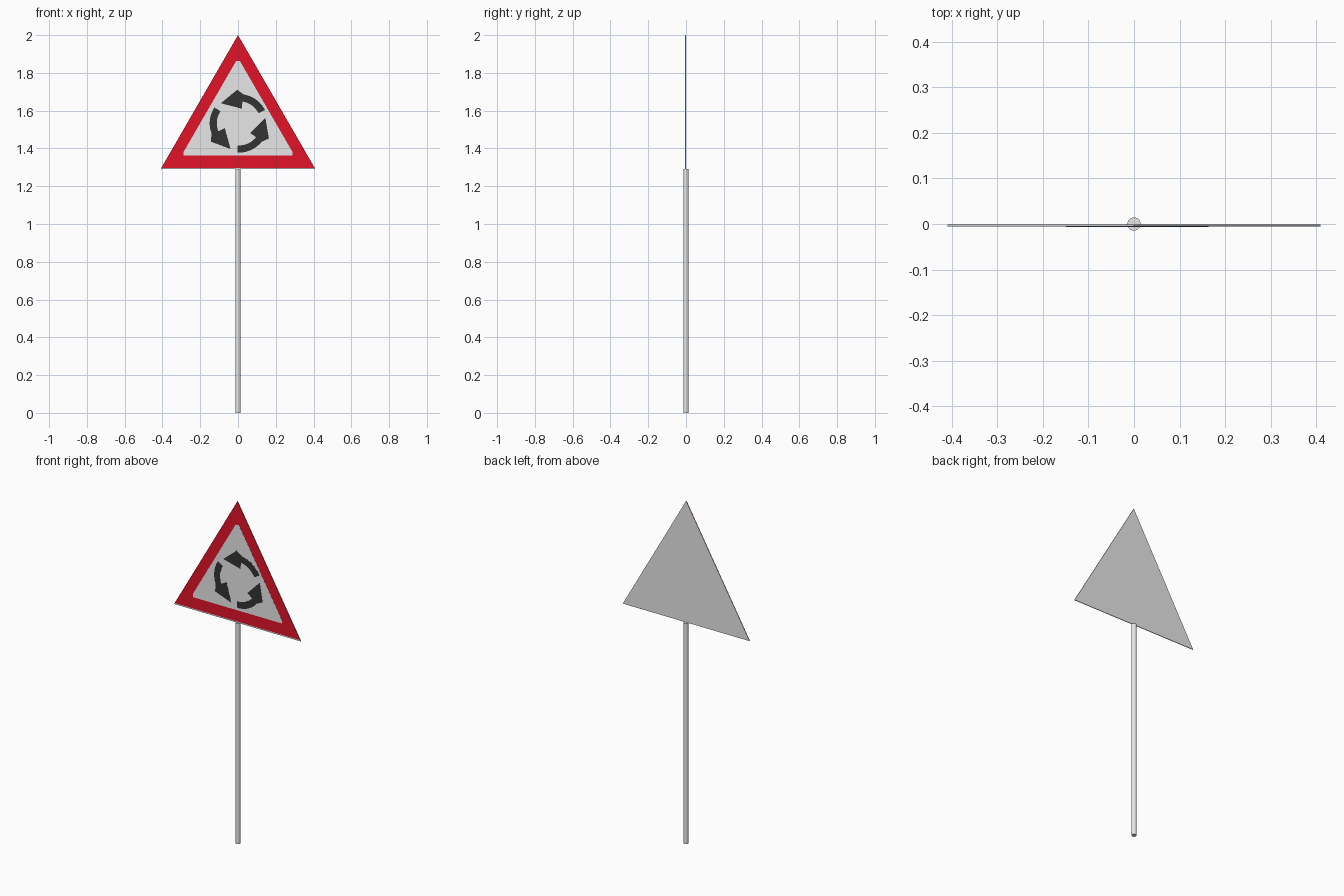
import bpy, bmesh, math

if "Cube" in bpy.data.objects:
    bpy.data.objects.remove(bpy.data.objects["Cube"])

def material(name, rgb):
    m = bpy.data.materials.new(name)
    m.diffuse_color = (*rgb, 1)
    m.use_nodes = True
    m.node_tree.nodes["Principled BSDF"].inputs["Base Color"].default_value = m.diffuse_color
    return m

GREY = material("light_grey", (0.8, 0.8, 0.8))
RED = material("sign_red", (0.76, 0.006, 0.022))
BLACK = material("soft_black", (0.034, 0.034, 0.034))

def plate(name, outlines, y_back, y_front, mat):
    """Prisms from (x, z) outlines, extruded along y."""
    bm = bmesh.new()
    for pts in outlines:
        face = bm.faces.new([bm.verts.new((x, y_back, z)) for x, z in pts])
        ext = bmesh.ops.extrude_face_region(bm, geom=[face], use_keep_orig=True)
        for v in ext["geom"]:
            if isinstance(v, bmesh.types.BMVert):
                v.co.y = y_front
    bmesh.ops.recalc_face_normals(bm, faces=bm.faces)
    me = bpy.data.meshes.new(name)
    bm.to_mesh(me)
    bm.free()
    me.materials.append(mat)
    ob = bpy.data.objects.new(name, me)
    bpy.context.collection.objects.link(ob)
    return ob

# Pole, ending at the lower edge of the sign
bpy.ops.mesh.primitive_cylinder_add(vertices=24, radius=0.0145, depth=1.29, location=(0, 0, 0.645))
pole = bpy.context.object
pole.name = "pole"
pole.data.materials.append(GREY)
bpy.ops.object.shade_smooth_by_angle()

# Triangular sign board, red face and pale inner panel with blunt corners
plate("sign_board", [[(-0.41, 1.29), (0.41, 1.29), (0, 2.0)]], -0.001, -0.005, GREY)
plate("red_border", [[(-0.406, 1.297), (0.406, 1.297), (0, 2.0)]], -0.005, -0.0055, RED)
plate("inner_panel", [[(-0.288, 1.363), (0.288, 1.363), (0.288, 1.382),
                       (0.01, 1.863), (-0.01, 1.863), (-0.288, 1.382)]], -0.0055, -0.006, GREY)

# Three arrows chasing each other round a ring
CX, CZ = 0.005, 1.533

def polar(r, deg):
    a = math.radians(deg)
    return CX + r * math.cos(a), CZ + r * math.sin(a)

def arrow(turn):
    steps = [27 + i * 6 for i in range(10)]
    outer = [polar(0.155, turn + d) for d in steps]
    inner = [polar(0.117, turn + d) for d in reversed(steps)]
    head = [polar(0.178, turn + 93), polar(0.143, turn + 132), polar(0.079, turn + 79)]
    return outer + head + inner

plate("ring_arrows", [arrow(t) for t in (0, 120, 240)], -0.006, -0.0065, BLACK)
